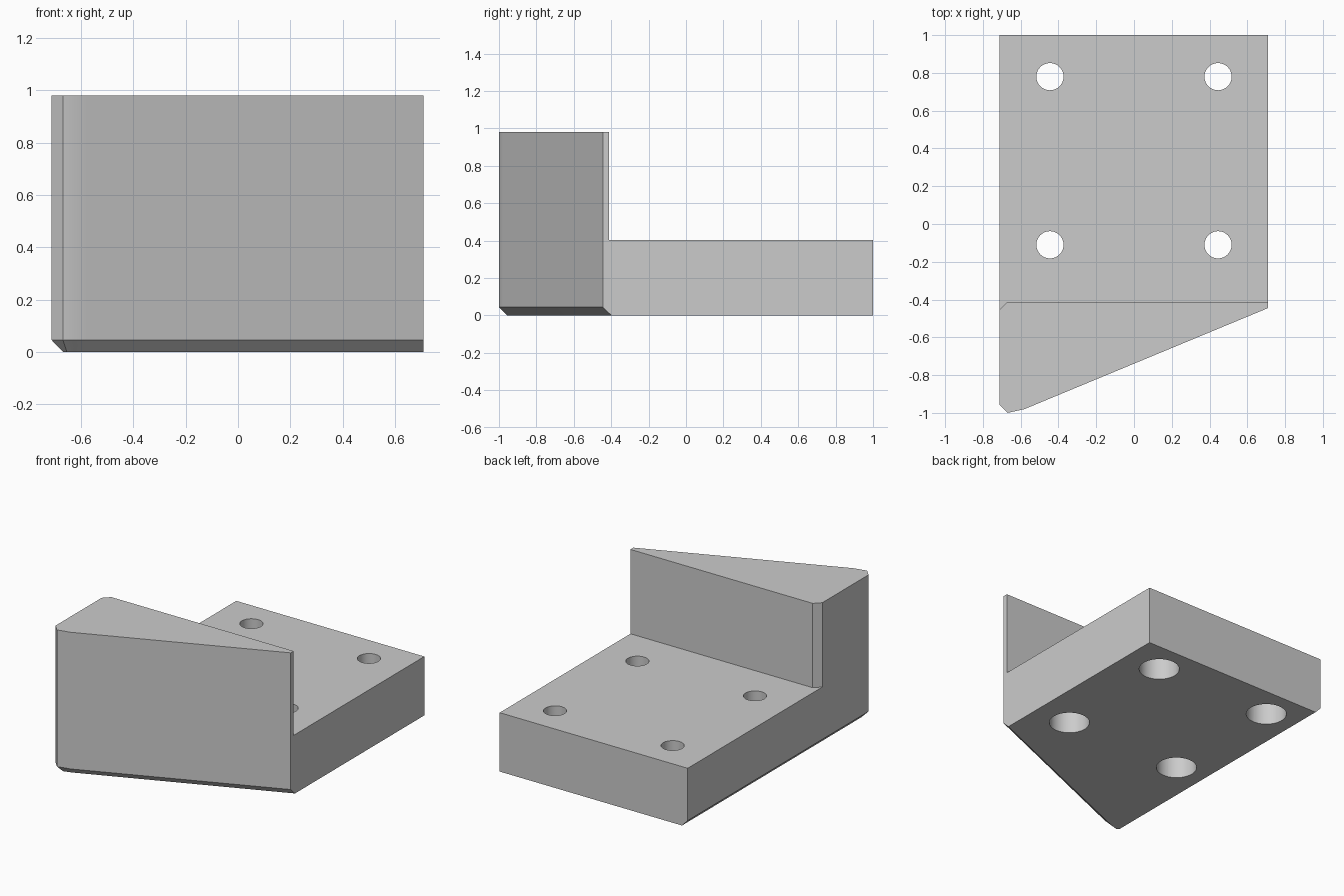
import bpy
import bmesh

if "Cube" in bpy.data.objects:
    bpy.data.objects.remove(bpy.data.objects["Cube"], do_unlink=True)

grey = bpy.data.materials.new("plain grey")
grey.use_nodes = True
colour = (0.6, 0.6, 0.6, 1)
grey.diffuse_color = colour
grey.node_tree.nodes["Principled BSDF"].inputs["Base Color"].default_value = colour


def loft(name, rings):
    """Closed solid through stacked (outline, height) rings."""
    bm = bmesh.new()
    loops = [[bm.verts.new((x, y, z)) for x, y in outline] for outline, z in rings]
    bm.faces.new(loops[0][::-1])
    bm.faces.new(loops[-1])
    for low, high in zip(loops, loops[1:]):
        n = len(low)
        for i in range(n):
            j = (i + 1) % n
            bm.faces.new((low[i], low[j], high[j], high[i]))
    bmesh.ops.recalc_face_normals(bm, faces=bm.faces)
    mesh = bpy.data.meshes.new(name)
    bm.to_mesh(mesh)
    bm.free()
    mesh.materials.append(grey)
    obj = bpy.data.objects.new(name, mesh)
    bpy.context.collection.objects.link(obj)
    return obj


def cut(body, cutter):
    """Subtract the cutter, then remove it."""
    mod = body.modifiers.new("cut", "BOOLEAN")
    mod.operation = "DIFFERENCE"
    mod.solver = "EXACT"
    mod.object = cutter
    bpy.ops.object.modifier_apply(modifier=mod.name)
    bpy.data.objects.remove(cutter, do_unlink=True)


def drill(body, x, y, radius, z0, z1):
    bpy.ops.mesh.primitive_cylinder_add(vertices=48, radius=radius, depth=z1 - z0,
                                        location=(x, y, (z0 + z1) / 2))
    cutter = bpy.context.object
    cutter.data.materials.append(grey)
    bpy.context.view_layer.objects.active = body
    cut(body, cutter)


# Full-height block with bottom chamfer along the front and one side
outline = [(0.71, 1), (-0.713, 1), (-0.713, -0.955), (-0.67, -1), (-0.58, -0.98), (0.71, -0.445)]
foot = [(0.71, 1), (-0.67, 1), (-0.67, -0.94), (-0.655, -0.955), (-0.595, -0.937), (0.71, -0.398)]
bracket = loft("wedge_bracket", [(foot, 0), (outline, 0.045), (outline, 0.98)])
bpy.context.view_layer.objects.active = bracket

# Step down to the mounting plate, leaving the bevelled wedge wall
step = [(0.8, -0.413), (-0.67, -0.413), (-0.8, -0.543), (-0.8, 1.1), (0.8, 1.1)]
cut(bracket, loft("step_cutter", [(step, 0.403), (step, 1.1)]))

# Four screw holes, counterbored from below
for x in (-0.445, 0.445):
    for y in (-0.11, 0.78):
        drill(bracket, x, y, 0.072, -0.1, 0.6)
        drill(bracket, x, y, 0.128, -0.1, 0.26)

# Smooth hole walls and rounded front corner, crisp edges elsewhere
bpy.ops.object.select_all(action="DESELECT")
bracket.select_set(True)
bpy.context.view_layer.objects.active = bracket
bpy.ops.object.shade_smooth_by_angle(angle=0.52)
weighted = bracket.modifiers.new("even_shading", "WEIGHTED_NORMAL")
weighted.keep_sharp = True
